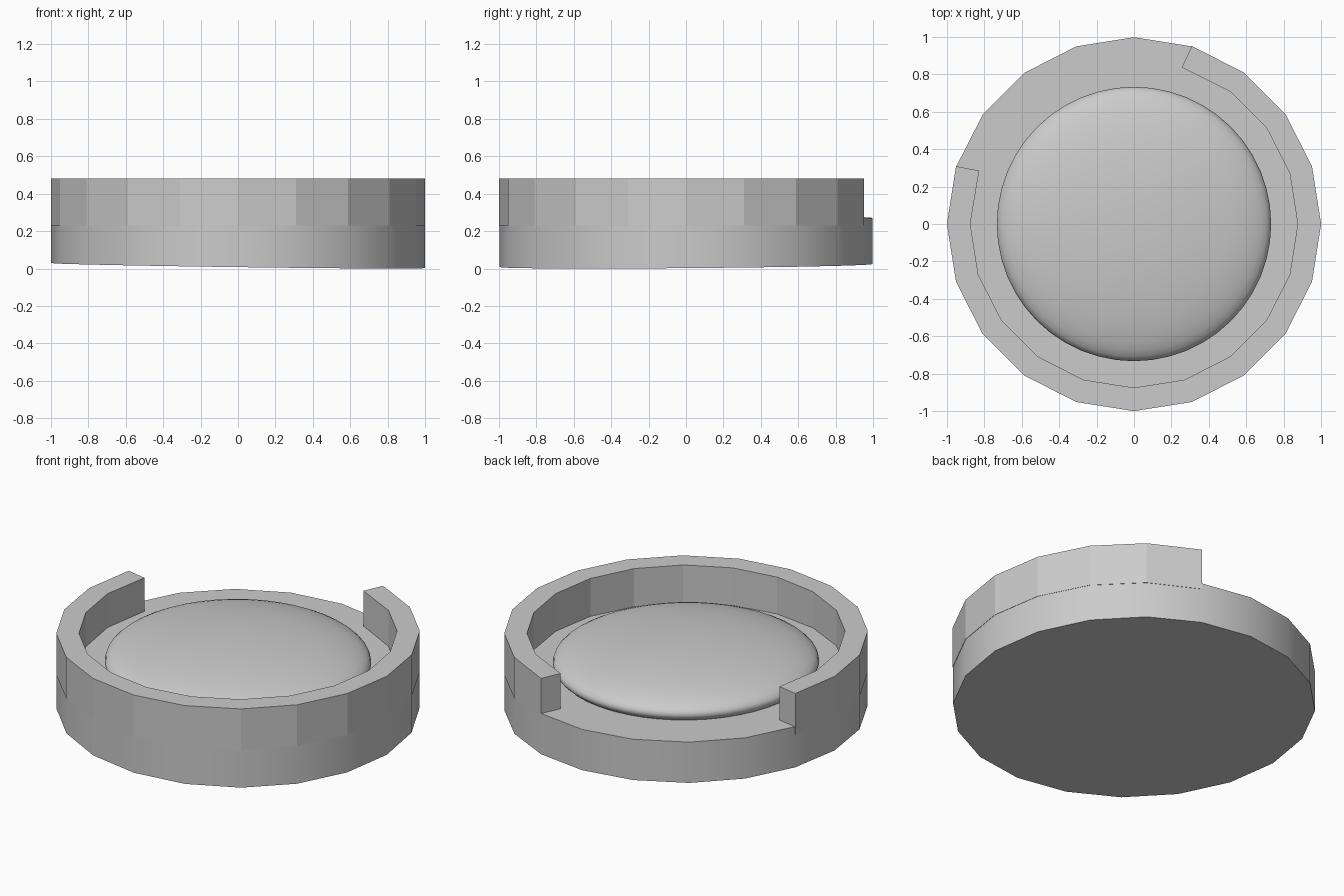
import bpy, bmesh
from math import cos, sin, radians

if "Cube" in bpy.data.objects:
    bpy.data.objects.remove(bpy.data.objects["Cube"])

TILT_X, TILT_Y = -0.0135, 0.008   # the base and cushion lean very slightly


def lean(x, y):
    return TILT_X * x + TILT_Y * y


def finish(bm, name, smooth_angle=None):
    bmesh.ops.recalc_face_normals(bm, faces=bm.faces)
    mesh = bpy.data.meshes.new(name)
    bm.to_mesh(mesh)
    bm.free()
    obj = bpy.data.objects.new(name, mesh)
    bpy.context.collection.objects.link(obj)
    if smooth_angle:
        bpy.ops.object.select_all(action='DESELECT')
        obj.select_set(True)
        bpy.context.view_layer.objects.active = obj
        bpy.ops.object.shade_smooth_by_angle(angle=radians(smooth_angle))
    return obj


# Base: 20-sided drum, smooth sides, slightly leaning
bm = bmesh.new()
rings = []
for z in (0.0155, 0.263):
    ring = []
    for i in range(20):
        x, y = 0.998 * cos(radians(18 * i)), 0.998 * sin(radians(18 * i))
        ring.append(bm.verts.new((x, y, z + lean(x, y))))
    rings.append(ring)
bm.faces.new(rings[0][::-1])
bm.faces.new(rings[1])
for i in range(20):
    j = (i + 1) % 20
    bm.faces.new((rings[0][i], rings[0][j], rings[1][j], rings[1][i]))
finish(bm, "bed_base", 30)

# Raised rim: flat-sided, three quarters of the way round, open at back left
bm = bmesh.new()
sections = []
for i in range(16):
    outer_a = radians(162 + 18 * i)
    inner_a = outer_a
    if i == 0:
        inner_a -= radians(1)
    elif i == 15:
        inner_a += radians(1)
    profile = ((1.0, 0.23, outer_a), (1.0, 0.48, outer_a),
               (0.875, 0.48, inner_a), (0.875, 0.23, inner_a))
    sections.append([bm.verts.new((r * cos(a), r * sin(a), z)) for r, z, a in profile])
for s, t in zip(sections, sections[1:]):
    for k in range(4):
        m = (k + 1) % 4
        bm.faces.new((s[k], s[m], t[m], t[k]))
bm.faces.new(sections[0])
bm.faces.new(sections[-1][::-1])
finish(bm, "raised_rim")

# Cushion: flattened smooth sphere resting in the base
bm = bmesh.new()
bmesh.ops.create_uvsphere(bm, u_segments=48, v_segments=24, radius=1)
for v in bm.verts:
    x, y = v.co.x * 0.733, v.co.y * 0.733
    v.co = (x, y, 0.303 + 0.14 * v.co.z + lean(x, y))
finish(bm, "cushion", 60)
